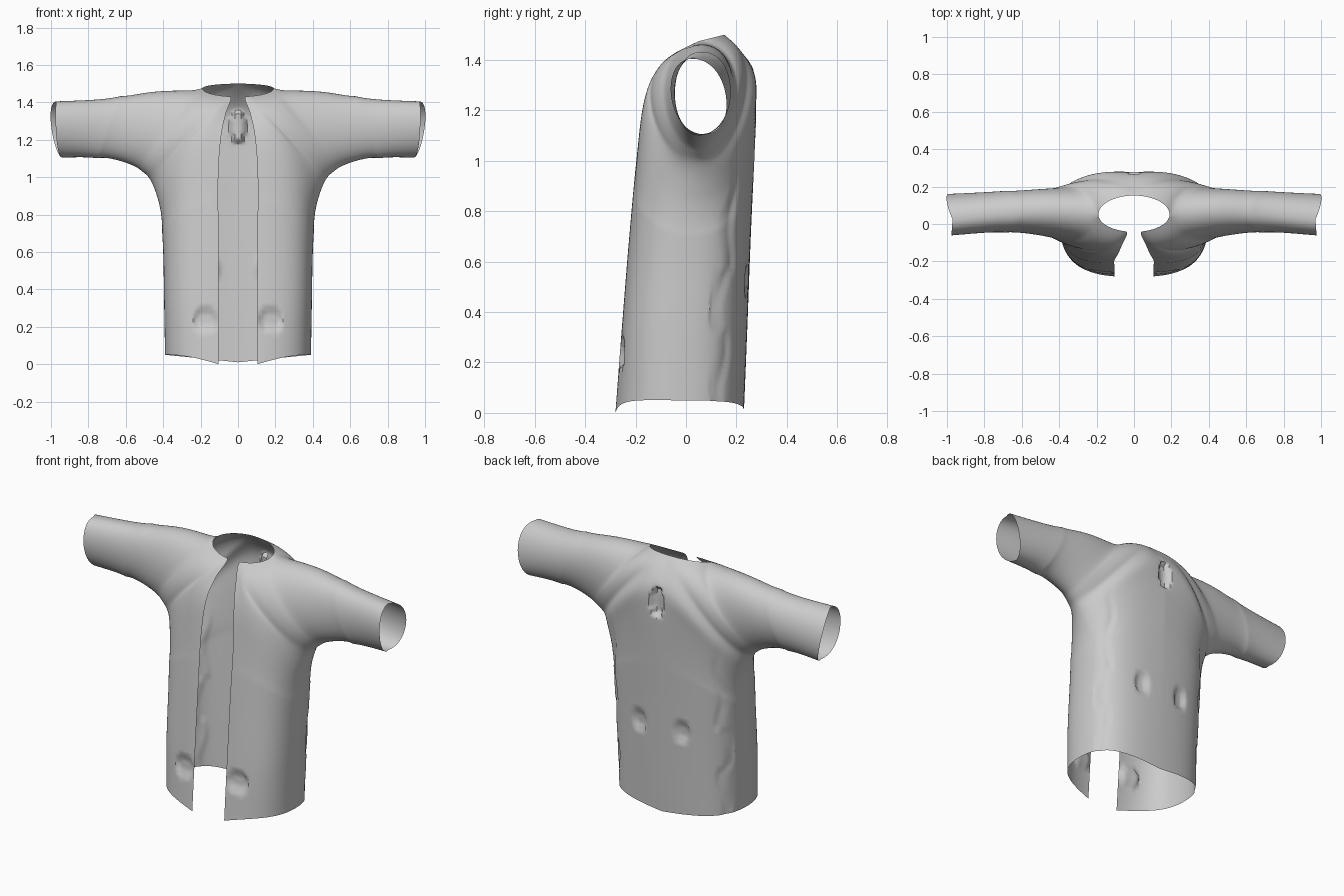
import bpy, bmesh, math
from mathutils import Vector

if "Cube" in bpy.data.objects:
    bpy.data.objects.remove(bpy.data.objects["Cube"])

# Side seam: hem, up the flank, round the armpit, along the underarm to the cuff
SEAM = [(.39, -.02, .05), (.395, -.01, .33), (.4, .01, .6), (.413, .03, .79),
        (.435, .04, .88), (.458, .045, .94), (.487, .045, .99), (.52, .05, 1.02),
        (.56, .05, 1.048), (.66, .05, 1.085), (.79, .055, 1.105), (.94, .075, 1.105)]

# Per rung: outer edge point (opening, neck, shoulder), depth pull at seam, pull at outer edge
FRONT = [(.105, -.28, 0, .17, .19, .015, .06), (.105, -.255, .33, .18, .19, 0, 0),
         (.105, -.225, .7, .18, .19, 0, 0), (.105, -.195, 1.02, .18, .19, -.01, 0),
         (.09, -.168, 1.22, .175, .17, -.04, 0), (.065, -.115, 1.34, .165, .14, -.11, 0),
         (.04, -.04, 1.43, .16, .09, -.2, -.05), (.13, -.02, 1.44, .155, .06, -.2, -.03),
         (.19, .05, 1.475, .15, .03, -.21, -.02), (.45, .07, 1.468, .14, 0, -.165, 0),
         (.7, .055, 1.42, .125, 0, -.14, 0), (.97, .025, 1.405, .155, .01, -.135, 0)]
BACK = [(0, .23, .01, .19, .28, 0, .03), (0, .243, .33, .19, .28, -.003, 0),
        (0, .257, .7, .19, .28, -.005, 0), (0, .273, 1.05, .19, .26, -.005, 0),
        (0, .278, 1.22, .185, .24, .01, 0), (0, .264, 1.37, .18, .2, .06, 0),
        (0, .152, 1.5, .175, .12, .17, -.03), (.12, .135, 1.49, .175, .07, .175, -.02),
        (.19, .05, 1.475, .175, .03, .22, -.01), (.45, .07, 1.468, .165, 0, .175, 0),
        (.7, .055, 1.42, .155, 0, .16, 0), (.97, .025, 1.405, .135, .07, .155, 0)]
NECK_START, NECK_SIDE = 6, 8
STEPS, ACROSS = 14, 40


def spline(rows, u):
    """Catmull-Rom interpolation of equally long rows."""
    i = min(int(u), len(rows) - 2)
    t = u - i
    a, b, c, d = (rows[max(0, min(len(rows) - 1, k))] for k in (i - 1, i, i + 1, i + 2))
    return [.5 * (2*q + (r - p)*t + (2*p - 5*q + 4*r - s)*t*t + (3*q - p - 3*r + s)*t**3)
            for p, q, r, s in zip(a, b, c, d)]


def neck(u, side):
    """Point on the oval neck hole, from its middle to the shoulder."""
    first = .22 if side < 0 else 0
    ang = first + (math.pi / 2 - first) * (u - NECK_START) / (NECK_SIDE - NECK_START)
    depth, top = (.092, 1.43) if side < 0 else (.102, 1.5)
    return Vector((.19 * math.sin(ang), .05 + side * depth * math.cos(ang),
                   1.475 + (top - 1.475) * math.cos(ang)))


def dent(x, z, cx, cz, w, h):
    """1 inside a pentagon-like patch, fading quickly to 0 at its border."""
    dx, dz = abs(x - cx) / w, (z - cz) / h
    r = max(dx, abs(dz), dx * .75 + abs(dz) * .6)
    return max(0, min(1, (1 - r) * 4))


def detail(p):
    """Pocket dents in front, dents and side folds at the back."""
    if p.y < 0:
        p.y += .02 * dent(p.x, p.z, .175, .235, .065, .06)
    elif p.y > .1:
        p.y -= .02 * dent(p.x, p.z, .14, .52, .045, .06)
        p.y -= .03 * dent(p.x, p.z, 0, 1.27, .04, .09)
        edge = p.x - (.325 + .012 * math.sin(19 * p.z) + .02 * (.32 < p.z < .56))
        if 0 < edge < .05:
            fade = max(0, min(1, (1.1 - p.z) / .25))
            p.y -= .014 * fade * min(1, edge / .015) * (1 - edge / .05)


def panel(bm, rows, side, soft):
    """Half of the front (side -1) or back (side 1), lofted over curved rungs."""
    grid = []
    for k in range((len(rows) - 1) * STEPS + 1):
        u = k / STEPS
        inner = Vector(spline(SEAM, u))
        r = spline(rows, u)
        outer = Vector(r[:3])
        if side > 0 and u <= NECK_START:
            outer.x = 0
        if NECK_START <= u <= NECK_SIDE:
            outer = neck(u, side)
        elif u > NECK_SIDE:   # front and back share the shoulder seam
            f, b = spline(FRONT, u), spline(BACK, u)
            outer = (Vector(f[:3]) + Vector(b[:3])) / 2
        p1 = inner + Vector((0, side * r[3], 0))
        if u > 10:            # cuff bows outwards
            p1.x += .04 * (u - 10)
        p2 = outer + Vector(r[4:7])
        line = []
        for j in range(ACROSS + 1):
            t = j / ACROSS
            s = 1 - t
            v = bm.verts.new(inner*s**3 + p1*(3*s*s*t) + p2*(3*s*t*t) + outer*t**3)
            line.append(v)
            if 2.5 < u < 9.7:
                soft.append(v)
        grid.append(line)
    for a, b in zip(grid, grid[1:]):
        for j in range(ACROSS):
            q = (a[j], a[j+1], b[j+1], b[j])
            bm.faces.new(q if side < 0 else q[::-1])


# Jacket half: front and back panels welded along the seams
bm = bmesh.new()
soft = []
panel(bm, FRONT, -1, soft)
panel(bm, BACK, 1, soft)
bmesh.ops.remove_doubles(bm, verts=bm.verts, dist=.0005)

# Relax the armpit and shoulder area, keeping the open edges in place
soft = [v for v in soft if v.is_valid and not v.is_boundary]
for _ in range(60):
    bmesh.ops.smooth_vert(bm, verts=soft, factor=.5,
                          use_axis_x=True, use_axis_y=True, use_axis_z=True)
for v in bm.verts:
    detail(v.co)
bmesh.ops.recalc_face_normals(bm, faces=bm.faces)
mesh = bpy.data.meshes.new("jacket")
bm.to_mesh(mesh)
bm.free()
jacket = bpy.data.objects.new("jacket", mesh)
bpy.context.collection.objects.link(jacket)

# Other half
mirror = jacket.modifiers.new("mirror", 'MIRROR')
mirror.use_clip = True
mirror.merge_threshold = .001

bpy.context.view_layer.objects.active = jacket
jacket.select_set(True)
bpy.ops.object.shade_smooth_by_angle(angle=math.radians(40))
